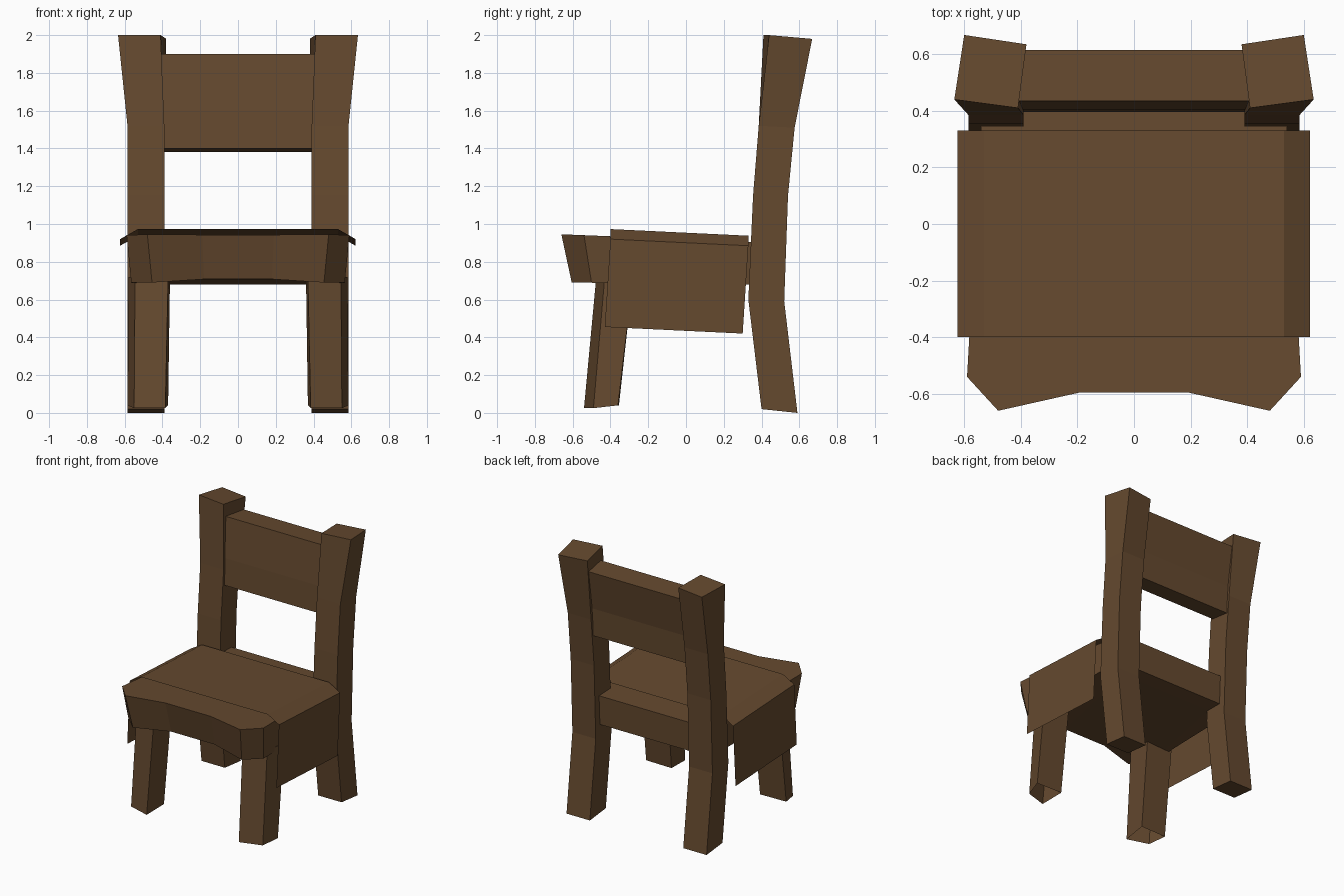
import bpy, bmesh

if "Cube" in bpy.data.objects:
    bpy.data.objects.remove(bpy.data.objects["Cube"])

wood = bpy.data.materials.new("brown wood")
wood.diffuse_color = (0.13, 0.067, 0.028, 1)
wood.use_nodes = True
wood.node_tree.nodes["Principled BSDF"].inputs["Base Color"].default_value = wood.diffuse_color


def loft(name, rings, side=1, closed=True, caps=(True, True)):
    """Skin a list of point rings; side=-1 mirrors the part across x."""
    bm = bmesh.new()
    vs = [[bm.verts.new((side * x, y, z)) for x, y, z in r] for r in rings]
    n = len(rings[0])
    for a, b in zip(vs, vs[1:]):
        for i in range(n if closed else n - 1):
            j = (i + 1) % n
            bm.faces.new((a[i], a[j], b[j], b[i]))
    if closed:
        for ring, cap in zip((vs[0], vs[-1]), caps):
            if cap:
                bm.faces.new(ring)
    bmesh.ops.recalc_face_normals(bm, faces=bm.faces)
    bmesh.ops.triangulate(bm, faces=[f for f in bm.faces if len(f.verts) > 4])
    me = bpy.data.meshes.new(name)
    bm.to_mesh(me)
    bm.free()
    me.materials.append(wood)
    ob = bpy.data.objects.new(name, me)
    bpy.context.collection.objects.link(ob)
    return ob


def box_ring(x0, x1, y0, y1, z0, z1):
    """Four-corner ring; z0 is the front height, z1 the back height."""
    return [(x0, y0, z0), (x1, y0, z0), (x1, y1, z1), (x0, y1, z1)]


# Back posts: bent square beams with a twisted, flared top
post = [box_ring(0.39, 0.585, *r) for r in (
    (0.40, 0.59, 0.02, 0.0), (0.33, 0.52, 0.6, 0.59),
    (0.355, 0.54, 1.15, 1.15), (0.385, 0.575, 1.52, 1.51))]
post.append([(0.41, 0.41, 2.0), (0.635, 0.44, 2.0),
             (0.60, 0.668, 1.98), (0.38, 0.635, 1.98)])

# Front legs: uneven four-sided beams, open underneath
leg = [[(0.385, -0.54, 0.025), (0.55, -0.49, 0.025),
        (0.585, -0.36, 0.04), (0.37, -0.355, 0.04)],
       [(0.37, -0.475, 0.72), (0.545, -0.43, 0.72),
        (0.58, -0.28, 0.72), (0.36, -0.28, 0.72)]]

for side, label in ((1, "right"), (-1, "left")):
    loft(f"back_post_{label}", post, side)
    loft(f"front_leg_{label}", leg, side, caps=(False, True))

# Seat: scooped front edge, chamfered corners, tongue between the back posts
top_half = [(0.19, -0.595), (0.48, -0.66), (0.59, -0.54),
            (0.54, 0.345), (0.39, 0.345), (0.39, 0.48)]
bottom_half = [(0.18, -0.54), (0.455, -0.605), (0.565, -0.50),
               (0.535, 0.345), (0.39, 0.345), (0.39, 0.47)]


def mirrored(half):
    return half + [(-x, y) for x, y in reversed(half)]


seat_top = [(x, y, 0.919 - 0.04 * y) for x, y in mirrored(top_half)]
seat_bottom = [(x, y, 0.708 if y < -0.5 and abs(x) < 0.2 else 0.684 - 0.01 * y)
               for x, y in mirrored(bottom_half)]
loft("seat", [seat_bottom, seat_top])

# Seat cover: thin sheet draped over the seat, hanging down both sides
drape = [(-0.624, 0.455, -0.43), (-0.624, 0.92, -0.40), (-0.53, 0.973, -0.40),
         (0.53, 0.973, -0.40), (0.622, 0.92, -0.40), (0.622, 0.455, -0.43)]
loft("seat_cover", [[(x, y + d, z - 0.035 * d / 0.73) for x, z, y in drape]
                    for d in (0.73, 0.0)], closed=False)

# Backrest board: slightly bent between the posts
loft("backrest", [box_ring(-0.415, 0.415, *r) for r in (
    (0.395, 0.55, 1.40, 1.38), (0.405, 0.56, 1.60, 1.59),
    (0.435, 0.615, 1.90, 1.89))])
